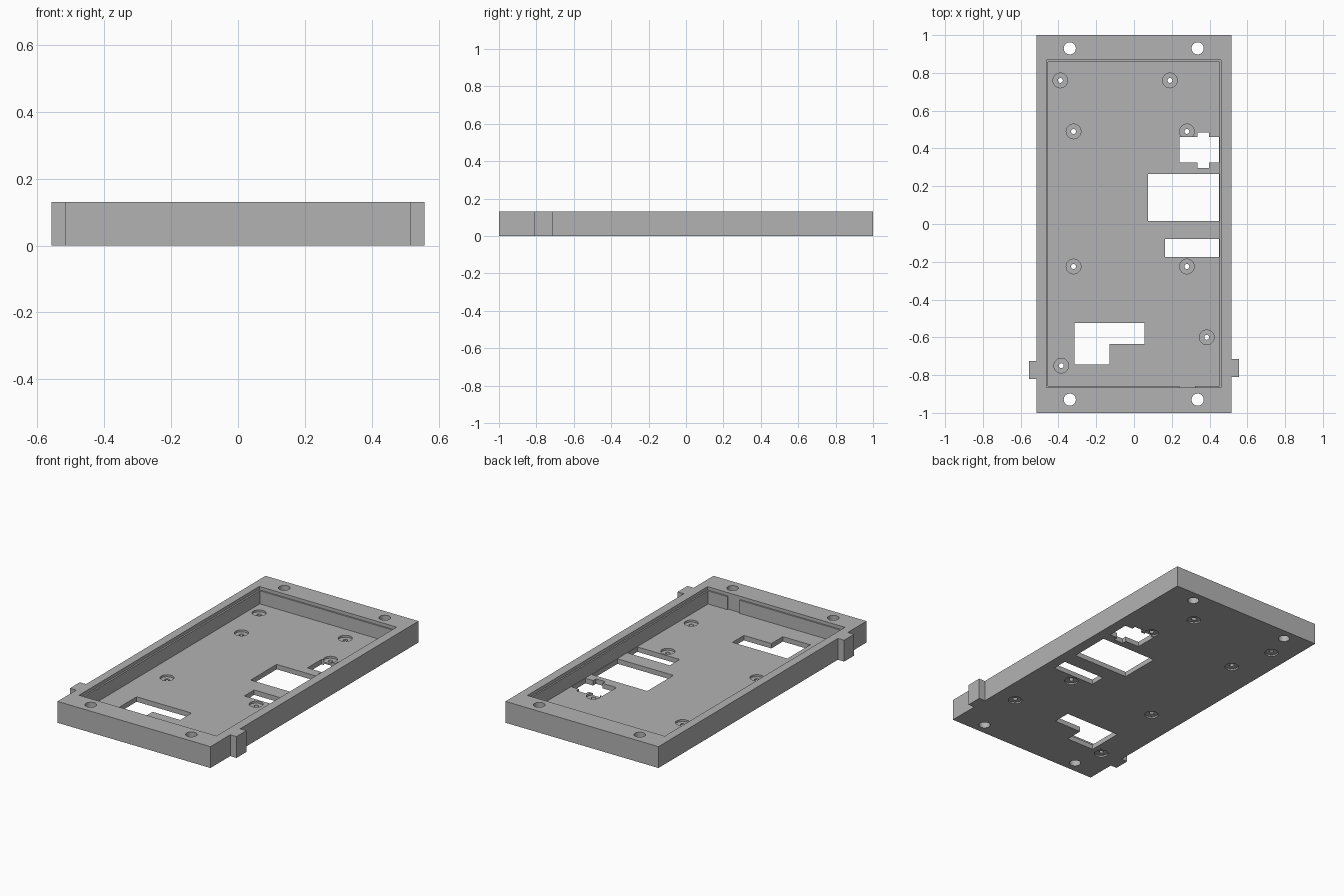
import bpy, bmesh
from math import cos, sin, tau

old = bpy.data.objects.get("Cube")
if old:
    bpy.data.objects.remove(old)

HEIGHT, FLOOR = 0.13, 0.03

grey = bpy.data.materials.new("plain grey")
grey.use_nodes = True
grey.diffuse_color = (0.45, 0.45, 0.45, 1)
grey.node_tree.nodes["Principled BSDF"].inputs["Base Color"].default_value = grey.diffuse_color


def prism(name, outline, z0, z1):
    """Upright prism over a counter-clockwise outline."""
    bm = bmesh.new()
    face = bm.faces.new([bm.verts.new((x, y, z0)) for x, y in outline])
    top = bmesh.ops.extrude_face_region(bm, geom=[face])["geom"]
    verts = [v for v in top if isinstance(v, bmesh.types.BMVert)]
    bmesh.ops.translate(bm, vec=(0, 0, z1 - z0), verts=verts)
    bmesh.ops.recalc_face_normals(bm, faces=bm.faces[:])
    mesh = bpy.data.meshes.new(name)
    bm.to_mesh(mesh)
    bm.free()
    mesh.materials.append(grey)
    ob = bpy.data.objects.new(name, mesh)
    bpy.context.collection.objects.link(ob)
    return ob


def rect(x0, x1, y0, y1):
    return [(x0, y0), (x1, y0), (x1, y1), (x0, y1)]


def circle(x, y, r, n=32):
    return [(x + r * cos(tau * i / n), y + r * sin(tau * i / n)) for i in range(n)]


# Tray block with a small tab on each side
W, TAB = 0.515, 0.557
tray = prism("tray", [
    (-W, -1), (W, -1), (W, -0.81), (TAB, -0.81), (TAB, -0.715), (W, -0.715),
    (W, 1), (-W, 1), (-W, -0.725), (-TAB, -0.725), (-TAB, -0.82), (-W, -0.82)], 0, HEIGHT)


def cut(outline, z0=-0.05, z1=0.2):
    cutter = prism("cutter", outline, z0, z1)
    cutter.hide_render = True
    mod = tray.modifiers.new("cut", 'BOOLEAN')
    mod.operation, mod.solver, mod.object = 'DIFFERENCE', 'EXACT', cutter
    bpy.context.view_layer.objects.active = tray
    bpy.ops.object.modifier_apply(modifier=mod.name)
    bpy.data.objects.remove(cutter)


# Main cavity, shallow lid ledge and the notch in the front wall
cut(rect(-0.454, 0.452, -0.857, 0.858), FLOOR)
cut(rect(-0.464, 0.461, -0.866, 0.867), HEIGHT - 0.02)
cut(rect(0.24, 0.322, -0.866, -0.84), FLOOR)

# Floor windows
cut([(0.24, 0.325), (0.335, 0.325), (0.335, 0.297), (0.398, 0.297), (0.398, 0.325),
     (0.45, 0.325), (0.45, 0.46), (0.398, 0.46), (0.398, 0.485), (0.335, 0.485),
     (0.335, 0.46), (0.24, 0.46)])
cut(rect(0.075, 0.45, 0.015, 0.265))
cut(rect(0.165, 0.45, -0.175, -0.08))
cut([(-0.315, -0.745), (-0.13, -0.745), (-0.13, -0.635), (0.055, -0.635),
     (0.055, -0.525), (-0.315, -0.525)])

# Mounting holes in the end rims
for x in (-0.34, 0.337):
    for y in (-0.93, 0.93):
        cut(circle(x, y, 0.032))

# Screw holes, recessed from both sides of the floor
for x, y in [(-0.39, 0.76), (0.19, 0.76), (-0.32, 0.49), (0.28, 0.49),
             (-0.32, -0.225), (0.28, -0.225), (0.385, -0.6), (-0.385, -0.75)]:
    cut(circle(x, y, 0.039), 0.018)
    cut(circle(x, y, 0.039), -0.05, 0.009)
    cut(circle(x, y, 0.013))

# Smooth round holes, crisp edges elsewhere
tray.select_set(True)
bpy.context.view_layer.objects.active = tray
bpy.ops.object.shade_smooth_by_angle(angle=0.5)
